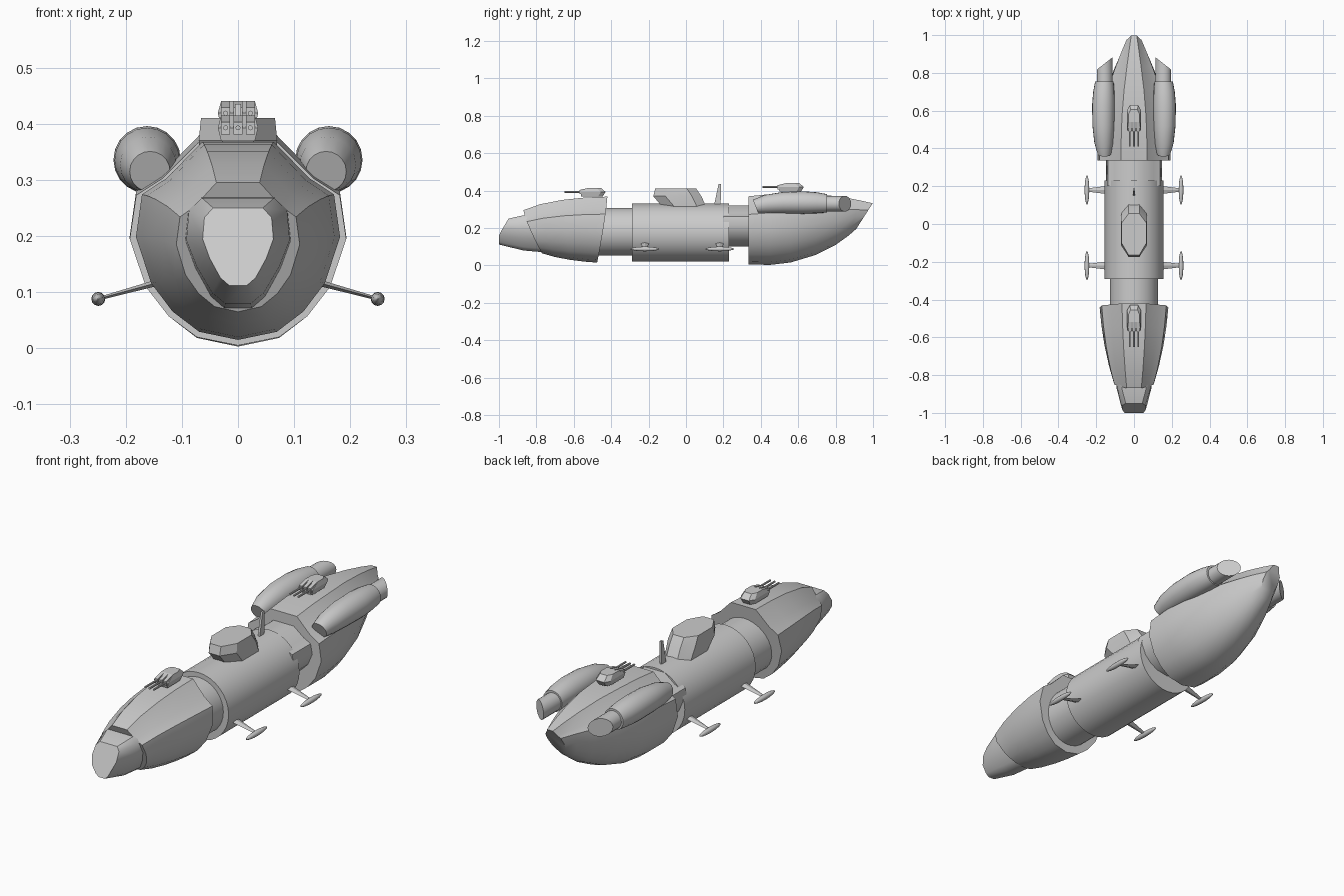
import bpy, bmesh, math
from math import sin, cos, pi

if "Cube" in bpy.data.objects:
    bpy.data.objects.remove(bpy.data.objects["Cube"], do_unlink=True)

hull_grey = bpy.data.materials.new("hull_grey")
hull_grey.use_nodes = True
GREY = (0.6, 0.6, 0.6, 1)
hull_grey.diffuse_color = GREY
hull_grey.node_tree.nodes["Principled BSDF"].inputs["Base Color"].default_value = GREY


def skin(name, rings, crease=40):
    """Join matching rings of points into a closed, capped solid."""
    bm = bmesh.new()
    loops = [[bm.verts.new(p) for p in ring] for ring in rings]
    n = len(loops[0])
    for a, b in zip(loops, loops[1:]):
        for i in range(n):
            j = (i + 1) % n
            bm.faces.new((a[i], a[j], b[j], b[i]))
    bm.faces.new(loops[0][::-1])
    bm.faces.new(loops[-1])
    bmesh.ops.recalc_face_normals(bm, faces=bm.faces)
    me = bpy.data.meshes.new(name)
    bm.to_mesh(me)
    bm.free()
    for p in me.polygons:
        p.use_smooth = True
    me.set_sharp_from_angle(angle=math.radians(crease))
    me.materials.append(hull_grey)
    ob = bpy.data.objects.new(name, me)
    bpy.context.collection.objects.link(ob)
    return ob


def mirrored(half):
    """Complete a half section running from bottom centre to top."""
    return half + [(-x, t) for x, t in reversed(half) if x > 0]


def hull(name, section, stations, bend=1):
    """Stations are y at bottom, y at top, z bottom, z top, half width."""
    rings = []
    for yb, yt, zb, zt, w in stations:
        rings.append([(x * w, yt + (yb - yt) * (1 - t) ** bend, zb + (zt - zb) * t)
                      for x, t in section])
    return skin(name, rings)


def tube(name, stations, n=24, slant_x=0, slant_z=0):
    """Round body along y; stations are x, y, z, radius, end slant factor."""
    rings = []
    for x, y, z, r, k in stations:
        ring = []
        for i in range(n):
            c, s = cos(2 * pi * i / n), sin(2 * pi * i / n)
            ring.append((x + r * c, y + k * (slant_x * c + slant_z * s), z + r * s))
        rings.append(ring)
    return skin(name, rings)


def prism(name, profile, x0, x1, taper=1):
    """Side profile of (y, z) points extruded across x."""
    return skin(name, [[(x, y, z) for y, z in profile] for x in (x0, x1)], 30)


# Main hull sections
BODY = mirrored([(0, 0), (.38, .04), (.64, .14), (.85, .28), (1, .51),
                 (.94, .72), (.7, .8), (.35, .98)])
NOSE = mirrored([(.25, 0), (.5, .1), (.8, .35), (1, .6), (.95, .88), (.7, 1)])

hull("front_hull", BODY, [
    (-.77, -.87, .065, .30, .11), (-.70, -.78, .045, .333, .133),
    (-.62, -.66, .03, .357, .156), (-.54, -.54, .02, .37, .172),
    (-.475, -.42, .015, .375, .182)], bend=1.3)
hull("rear_hull", BODY, [
    (.335, .335, .005, .377, .193), (.45, .45, .003, .389, .193),
    (.56, .57, .016, .392, .182), (.69, .71, .055, .388, .15),
    (.80, .84, .11, .37, .105), (.87, .93, .16, .352, .07),
    (.91, 1.0, .195, .335, .042)])
tube("middle_hull", [(0, -.29, .175, .155, 0), (0, .23, .175, .155, 0)], 32)
tube("front_neck", [(0, -.48, .18, .128, 0), (0, -.25, .18, .128, 0)], 32)
hull("rear_neck", BODY, [(.2, .2, .10, .325, .147), (.36, .36, .10, .325, .147)])

# Nose with a flat lower tip and a sloped upper facet
nose_rings = []
for y, zb, zt, w, slope in ((-.70, .065, .275, .10, 0), (-.87, .08, .268, .092, 0),
                            (-1, .112, .25, .063, .6)):
    ring = []
    for x, t in NOSE:
        z = zb + (zt - zb) * t
        ring.append((x * w, y + slope * max(0, z - .165), z))
    nose_rings.append(ring)
nose_tip = skin("nose_cone", nose_rings)

# Bridge: stretched octagon with an undercut front and sloped back
bridge_rings = []
for z, y0, y1, w in ((.30, -.115, .115, .065), (.37, -.175, .082, .07),
                     (.41, -.165, .055, .066)):
    half = [(.028, y0), (w, y0 + .065), (w, y1 - .05), (.028, y1)]
    bridge_rings.append([(x, y, z) for x, y in half]
                        + [(-x, y, z) for x, y in reversed(half)])
skin("bridge", bridge_rings, 25)

# Mast fin behind the bridge
prism("mast_fin", [(.15, .32), (.185, .32), (.188, .435), (.174, .435)], -.005, .005)


# Gun turrets
def turret(label, y, z):
    rings = []
    for dz, front, back, w in ((-.012, -.06, .055, .03), (.012, -.065, .07, .036),
                               (.034, -.02, .045, .03)):
        half = [(w, y + front), (w, y + back - .025), (w * .6, y + back)]
        rings.append([(px, py, z + dz) for px, py in half]
                     + [(-px, py, z + dz) for px, py in reversed(half)])
    skin(label + "_turret_house", rings, 25)
    for i in (-1, 0, 1):
        x = i * .022
        prism(label + "_gun_breech",
              [(y - .07, z), (y - .02, z), (y - .02, z + .034), (y - .07, z + .022)],
              x - .008, x + .008)
        tube(label + "_gun_barrel", [(x, y - .15, z + .012, .0045, 0),
                                     (x, y - .06, z + .012, .0045, 0)], 8)


turret("front", -.5, .381)
turret("rear", .56, .407)

for side, s in (("left", 1), ("right", -1)):
    # Engine pods with obliquely cut exhausts
    tube(side + "_engine_pod", [
        (s * .157, .372, .315, .036, 1), (s * .16, .43, .327, .05, .6),
        (s * .162, .52, .335, .058, 0), (s * .162, .63, .336, .06, 0),
        (s * .16, .70, .335, .056, 0), (s * .157, .755, .332, .049, 0)], 20, 0, -.015)
    tube(side + "_exhaust", [(s * .155, .70, .33, .042, 0),
                             (s * .155, .85, .33, .042, 1)], 20, -s * .033, 0)
    # Outriggers: tapered strut and slim float
    for place, y in (("front", -.22), ("rear", .18)):
        rings = []
        for x, z, d, h in ((.14, .118, .022, .006), (.25, .088, .008, .003)):
            rings.append([(s * x, y - d, z), (s * x, y, z + h),
                          (s * x, y + d, z), (s * x, y, z - h)])
        skin(f"{side}_{place}_strut", rings, 20)
        tube(f"{side}_{place}_float",
             [(s * .249, y + .076 * -cos(pi * k / 8), .088,
               .0125 * max(.1, sin(pi * k / 8)), 0) for k in range(9)], 12)
